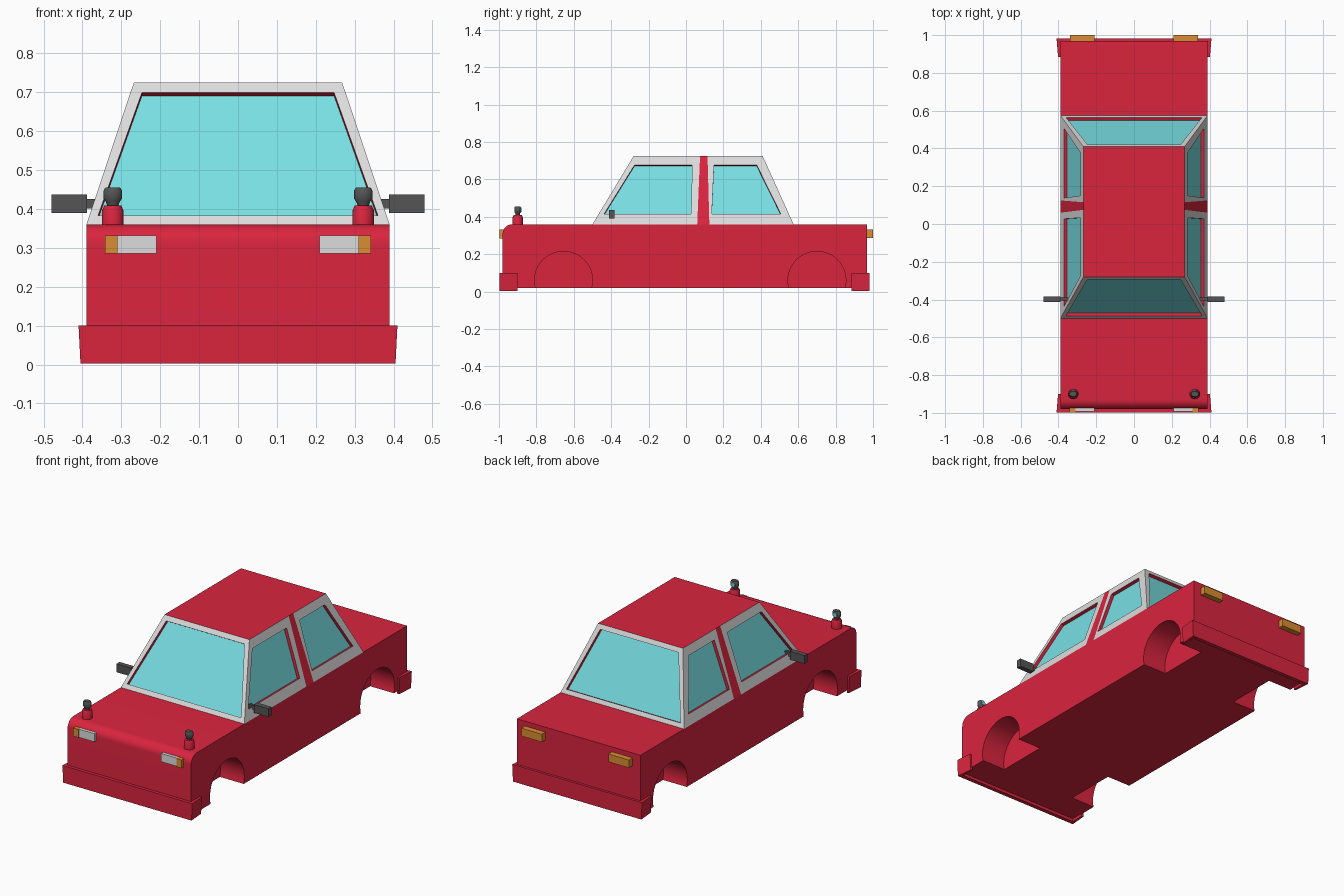
import bpy, bmesh
from math import sin, cos, pi, radians
from mathutils import Matrix, Vector

cube = bpy.data.objects.get("Cube")
if cube:
    bpy.data.objects.remove(cube, do_unlink=True)


def material(name, rgb):
    m = bpy.data.materials.new(name)
    m.use_nodes = True
    m.diffuse_color = (*rgb, 1)
    m.node_tree.nodes["Principled BSDF"].inputs["Base Color"].default_value = (*rgb, 1)
    return m


red = material("red paint", (0.70, 0.018, 0.048))
grey = material("light grey trim", (0.72, 0.72, 0.72))
glass = material("cyan glass", (0.19, 0.74, 0.77))
dark = material("dark grey plastic", (0.09, 0.09, 0.09))
amber = material("amber lens", (0.70, 0.27, 0.032))


def finish(name, bm, *mats, smooth=False):
    bmesh.ops.remove_doubles(bm, verts=bm.verts, dist=1e-5)
    mesh = bpy.data.meshes.new(name)
    bm.to_mesh(mesh)
    bm.free()
    for m in mats:
        mesh.materials.append(m)
    ob = bpy.data.objects.new(name, mesh)
    bpy.context.collection.objects.link(ob)
    if smooth:
        bpy.ops.object.select_all(action="DESELECT")
        ob.select_set(True)
        bpy.context.view_layer.objects.active = ob
        bpy.ops.object.shade_smooth_by_angle(angle=radians(35))
    return ob


def extrude(bm, points, offset):
    """Prism from a planar outline."""
    face = bm.faces.new([bm.verts.new(p) for p in points])
    new = bmesh.ops.extrude_face_region(bm, geom=[face], use_keep_orig=True)["geom"]
    moved = [v for v in new if isinstance(v, bmesh.types.BMVert)]
    bmesh.ops.translate(bm, verts=moved, vec=offset)
    bmesh.ops.recalc_face_normals(bm, faces=bm.faces)
    return moved


def box(name, lo, hi, mat):
    lo, hi = Vector(lo), Vector(hi)
    bm = bmesh.new()
    bmesh.ops.create_cube(bm, size=1, matrix=Matrix.Translation((lo + hi) / 2)
                          @ Matrix.Diagonal((*(hi - lo), 1)))
    return finish(name, bm, mat)


def mirror_pair(name, make):
    """Build a part on both sides."""
    for side, s in (("left", 1), ("right", -1)):
        make(f"{side}_{name}", s)


def side_box(name, x0, x1, y0, y1, z0, z1, mat):
    mirror_pair(name, lambda n, s: box(n, (min(s * x0, s * x1), y0, z0),
                                       (max(s * x0, s * x1), y1, z1), mat))


# Lower body with a rounded hood edge
W, R = 0.39, 0.05
outline = [(-0.98, 0.02), (0.968, 0.02), (0.968, 0.36)]
outline += [(-0.93 - R * sin(a), 0.31 + R * cos(a)) for a in (i * pi / 16 for i in range(9))]
bm = bmesh.new()
extrude(bm, [(-W, y, z) for y, z in outline], (2 * W, 0, 0))
body = finish("body", bm, red)

# Wheel wells cut into the body
bm = bmesh.new()
for y in (-0.655, 0.70):
    for s in (1, -1):
        place = Matrix.Translation((s * 0.34, y, 0.06)) @ Matrix.Rotation(pi / 2, 4, "Y")
        bmesh.ops.create_cone(bm, cap_ends=True, segments=48, radius1=0.155,
                              radius2=0.155, depth=0.2, matrix=place)
wells = finish("wheel_well_cutter", bm, red)
wells.hide_render = True
cut = body.modifiers.new("wells", "BOOLEAN")
cut.operation, cut.object, cut.solver = "DIFFERENCE", wells, "EXACT"
bpy.ops.object.select_all(action="DESELECT")
body.select_set(True)
bpy.context.view_layer.objects.active = body
bpy.ops.object.modifier_apply(modifier=cut.name)
bpy.data.objects.remove(wells, do_unlink=True)
bpy.ops.object.shade_smooth_by_angle(angle=radians(35))


# Wraparound bumpers
def bumper(name, outer, inner, tip):
    half = [(W, tip), (0.402, tip), (0.41, outer), (0.0, outer)]
    ring = half[:3] + [(-x, y) for x, y in reversed(half[:3])]
    ring += [(-W, inner), (W, inner)]
    bm = bmesh.new()
    top = extrude(bm, [(x * 0.988, y, 0.003) for x, y in ring], (0, 0, 0.097))
    for v in top:
        v.co.x /= 0.988
    finish(name, bm, red)


bumper("front_bumper", -0.998, -0.975, -0.9)
bumper("rear_bumper", 0.982, 0.96, 0.885)

# Cabin: sloped panels with recessed windows
Z0, Z1 = 0.36, 0.725
RECESS = 0.018
RED, GREY, GLASS = range(3)
cabin = bmesh.new()


def slope(z, low, high):
    return low + (high - low) * (z - Z0) / (Z1 - Z0)


def face(points, mat, toward):
    f = cabin.faces.new([cabin.verts.new(p) for p in points])
    f.normal_update()
    if f.normal.dot(toward) < 0:
        f.normal_flip()
    f.material_index = mat
    return f


def panel(outer, inner, place, toward):
    """Grey frame, red reveal and sunken glass."""
    out = [Vector(place(*p)) for p in outer]
    rim = [Vector(place(*p)) for p in inner]
    n = (out[1] - out[0]).cross(out[2] - out[0]).normalized()
    if n.dot(toward) < 0:
        n = -n
    sunk = [p - n * RECESS for p in rim]
    centre = sum(rim, Vector()) / 4
    for i in range(4):
        j = (i + 1) % 4
        face((out[i], out[j], rim[j], rim[i]), GREY, n)
        face((rim[i], rim[j], sunk[j], sunk[i]), RED, centre - (rim[i] + rim[j]) / 2)
    face(sunk, GLASS, n)


def trapezoid(bottom, top, z0=Z0, z1=Z1):
    return [(bottom[0], z0), (bottom[1], z0), (top[1], z1), (top[0], z1)]


XB, XT = W, 0.268
screen = trapezoid((-XB, XB), (-XT, XT))
opening = trapezoid((-0.36, 0.36), (-0.247, 0.247), 0.383, 0.7)
panel(screen, opening, lambda x, z: (x, slope(z, -0.5, -0.28), z), Vector((0, -1, 0)))
panel(screen, opening, lambda x, z: (x, slope(z, 0.575, 0.41), z), Vector((0, 1, 0)))
for s in (1, -1):
    out = Vector((s, 0, 0))

    def on_side(y, z):
        return (s * slope(z, XB, XT), y, z)

    panel(trapezoid((-0.5, 0.06), (-0.28, 0.075)),
          trapezoid((-0.438, 0.027), (-0.275, 0.033), 0.415, 0.677), on_side, out)
    panel(trapezoid((0.125, 0.575), (0.115, 0.41)),
          trapezoid((0.138, 0.507), (0.15, 0.378), 0.415, 0.677), on_side, out)
    face([on_side(*p) for p in trapezoid((0.06, 0.125), (0.075, 0.115))], RED, out)
face([(-XT, -0.28, Z1), (XT, -0.28, Z1), (XT, 0.41, Z1), (-XT, 0.41, Z1)],
     RED, Vector((0, 0, 1)))
finish("cabin", cabin, red, grey, glass)

# Lamps
side_box("headlight", 0.21, 0.31, -0.993, -0.97, 0.285, 0.332, grey)
side_box("front_indicator", 0.31, 0.342, -0.998, -0.97, 0.285, 0.332, amber)
side_box("tail_light", 0.21, 0.34, 0.96, 1.0, 0.287, 0.332, amber)

# Door mirrors
side_box("door_mirror", 0.388, 0.48, -0.412, -0.383, 0.39, 0.437, dark)
side_box("door_mirror_arm", 0.35, 0.39, -0.405, -0.39, 0.402, 0.426, dark)


# Small hood mirrors: turned base and head with a lens at the back
def turned(name, profile, centre, depth, mat):
    bm = bmesh.new()
    verts = [bm.verts.new((r, 0, z)) for r, z in profile]
    edges = [bm.edges.new(pair) for pair in zip(verts, verts[1:])]
    bmesh.ops.spin(bm, geom=verts + edges, cent=(0, 0, 0), axis=(0, 0, 1),
                   angle=2 * pi, steps=20)
    bmesh.ops.remove_doubles(bm, verts=bm.verts, dist=1e-5)
    bmesh.ops.recalc_face_normals(bm, faces=bm.faces)
    bmesh.ops.scale(bm, verts=bm.verts, vec=(1, depth, 1))
    bmesh.ops.translate(bm, verts=bm.verts, vec=centre)
    return finish(name, bm, mat, smooth=True)


def hood_mirror(name, s):
    spot = Vector((s * 0.322, -0.9, 0.355))
    turned(name + "_base", [(0.028, 0), (0.028, 0.04), (0.022, 0.054), (0, 0.054)],
           spot, 1, red)
    turned(name + "_head", [(0.013, 0.05), (0.018, 0.064), (0.024, 0.072), (0.024, 0.092),
                            (0.019, 0.1), (0, 0.1)], spot, 0.75, dark)
    bm = bmesh.new()
    place = Matrix.Translation(spot + Vector((0, 0.016, 0.082))) @ Matrix.Rotation(pi / 2, 4, "X")
    bmesh.ops.create_cone(bm, cap_ends=True, segments=16, radius1=0.012, radius2=0.012,
                          depth=0.008, matrix=place)
    finish(name + "_lens", bm, glass)


mirror_pair("hood_mirror", hood_mirror)
